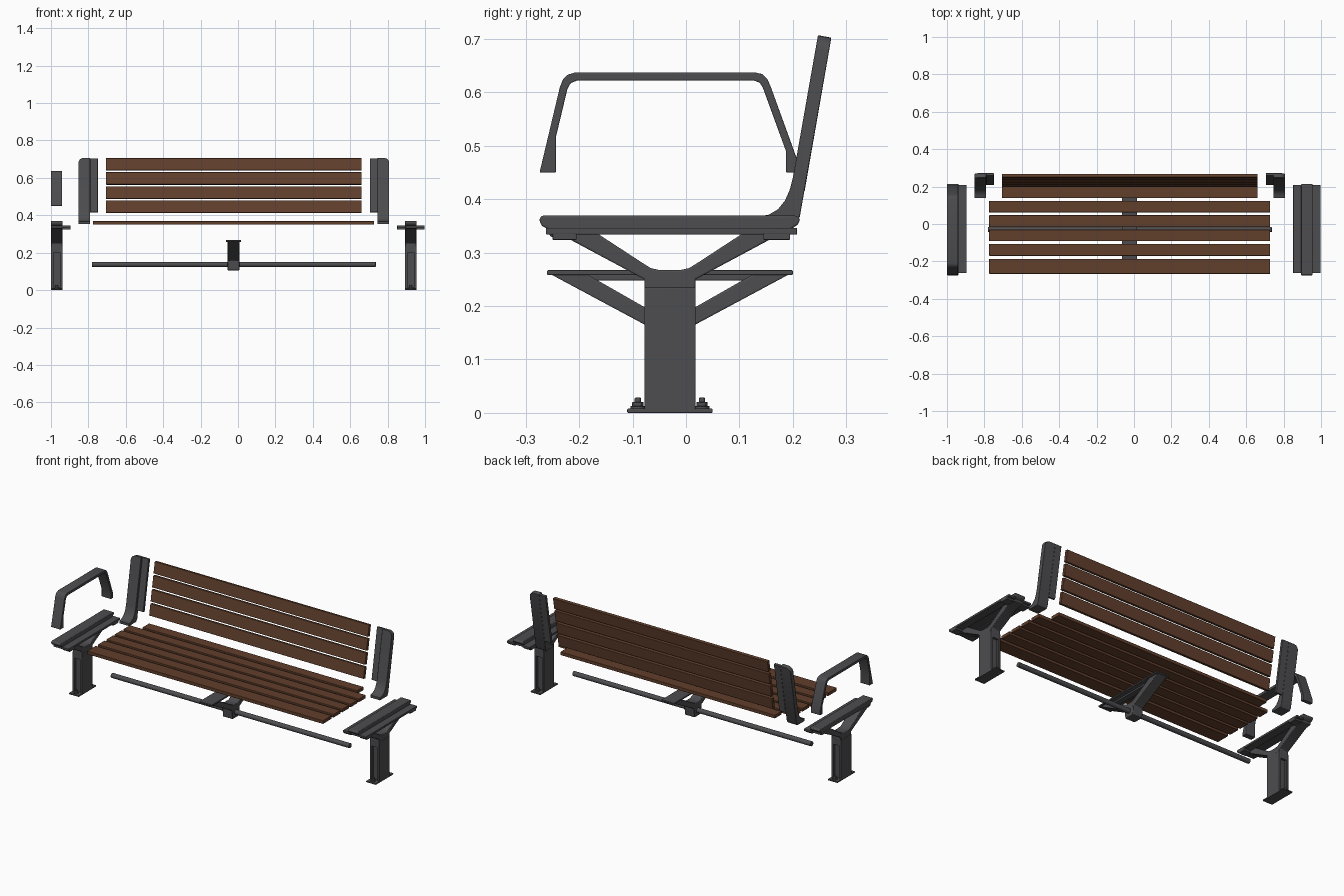
import bpy, bmesh, math
from mathutils import Matrix, Vector

if "Cube" in bpy.data.objects:
    bpy.data.objects.remove(bpy.data.objects["Cube"])


def material(name, color):
    m = bpy.data.materials.new(name)
    m.diffuse_color = (*color, 1)
    m.use_nodes = True
    m.node_tree.nodes["Principled BSDF"].inputs["Base Color"].default_value = m.diffuse_color
    return m


METAL = material("dark_grey_metal", (0.075, 0.074, 0.08))
WOOD = material("brown_wood", (0.12, 0.05, 0.025))
CX = -0.0225   # middle of the slats
CY = -0.03     # middle of the posts


def finish(name, bm, mat, bevel=0.002):
    bmesh.ops.recalc_face_normals(bm, faces=bm.faces)
    me = bpy.data.meshes.new(name)
    bm.to_mesh(me)
    bm.free()
    ob = bpy.data.objects.new(name, me)
    bpy.context.collection.objects.link(ob)
    me.materials.append(mat)
    if bevel:
        b = ob.modifiers.new("soft_edges", 'BEVEL')
        b.width = bevel
        b.segments = 2
        b.limit_method = 'ANGLE'
    bpy.ops.object.select_all(action='DESELECT')
    ob.select_set(True)
    bpy.context.view_layer.objects.active = ob
    bpy.ops.object.shade_smooth_by_angle(angle=math.radians(35))
    return ob


def profile(name, pts, x0, x1, bevel=0.002, corner=None):
    """Extrude a (y, z) outline from x0 to x1; corner rounds the top edge at that x."""
    bm = bmesh.new()
    f = bm.faces.new([bm.verts.new((x0, y, z)) for y, z in pts])
    r = bmesh.ops.extrude_face_region(bm, geom=[f])
    vs = [g for g in r['geom'] if isinstance(g, bmesh.types.BMVert)]
    bmesh.ops.translate(bm, verts=vs, vec=(x1 - x0, 0, 0))
    if corner is not None:
        es = [e for e in bm.edges if all(abs(v.co.x - corner) < 1e-4 and v.co.z > 0.69 for v in e.verts)]
        bmesh.ops.bevel(bm, geom=es, offset=0.028, segments=6, profile=0.5, affect='EDGES')
    return finish(name, bm, METAL, bevel)


def box(name, x, y, z, mat=METAL, tilt=0, bevel=0.002):
    """Box from (min, max) ranges, tilted about x."""
    bm = bmesh.new()
    bmesh.ops.create_cube(bm, size=1)
    c = Vector([(a + b) / 2 for a, b in (x, y, z)])
    s = [b - a for a, b in (x, y, z)]
    bm.transform(Matrix.Translation(c) @ Matrix.Rotation(tilt, 4, 'X') @ Matrix.Diagonal((*s, 1)))
    return finish(name, bm, mat, bevel)


def cylinder(name, loc, r, length, sides, axis='Z'):
    bm = bmesh.new()
    bmesh.ops.create_cone(bm, cap_ends=True, segments=sides, radius1=r, radius2=r, depth=length)
    rot = Matrix.Rotation(math.pi / 2, 4, 'Y') if axis == 'X' else Matrix()
    bm.transform(Matrix.Translation(loc) @ rot)
    return finish(name, bm, METAL, 0.0015)


def mirrored(half):
    """Complete a half outline of (offset, z) about the post centre."""
    return [(CY + o, z) for o, z in half] + [(CY - o, z) for o, z in reversed(half)]


# Wooden seat: five long slats and one short slat at the rear
for i, (y0, y1) in enumerate([(-0.266, -0.187), (-0.170, -0.107), (-0.092, -0.030),
                              (-0.016, 0.047), (0.062, 0.123)]):
    box(f"seat_slat_{i}", (-0.775, 0.728), (y0, y1), (0.350, 0.369), WOOD)
box("seat_rear_slat", (-0.706, 0.661), (0.139, 0.199), (0.350, 0.369), WOOD)

# Wooden backrest, leaning back
LEAN = math.radians(-10)
for i, z in enumerate([0.445, 0.521, 0.597, 0.672]):
    y = 0.212 + (z - 0.44) * 0.176
    box(f"back_slat_{i}", (-0.706, 0.661), (y - 0.009, y + 0.009), (z - 0.033, z + 0.033), WOOD, LEAN)

# Backrest brackets: curved upright plus a flange behind the slats
UPRIGHT = [(0.138, 0.353), (0.138, 0.368), (0.155, 0.371), (0.172, 0.381), (0.185, 0.397),
           (0.194, 0.417), (0.200, 0.440), (0.247, 0.707), (0.272, 0.702), (0.213, 0.367), (0.204, 0.353)]
FLANGE = [(0.208, 0.418), (0.258, 0.705), (0.272, 0.702), (0.222, 0.415)]
for side, tag in ((-1, "left"), (1, "right")):
    outer, mid, inner = (CX + side * d for d in (0.831, 0.768, 0.727))
    profile(f"back_upright_{tag}", UPRIGHT, min(outer, mid), max(outer, mid), 0.0015, outer)
    profile(f"back_flange_{tag}", FLANGE, min(mid, inner), max(mid, inner), 0.0015)

# Armrest: bent flat strap
profile("armrest", [
    (-0.274, 0.450), (-0.236, 0.610), (-0.230, 0.625), (-0.221, 0.633), (-0.208, 0.637),
    (0.130, 0.637), (0.143, 0.634), (0.152, 0.625), (0.158, 0.612), (0.207, 0.477), (0.207, 0.450),
    (0.187, 0.450), (0.187, 0.490), (0.144, 0.608), (0.138, 0.618), (0.127, 0.622),
    (-0.204, 0.622), (-0.216, 0.617), (-0.222, 0.606), (-0.243, 0.518), (-0.243, 0.450)], -1.0, -0.94)

# End legs
RAIL = [(-0.275, 0.362), (-0.270, 0.369), (0.207, 0.369), (0.214, 0.362), (0.209, 0.352),
        (0.190, 0.340), (-0.250, 0.340), (-0.270, 0.350)]
FORK = mirrored([(0.048, 0.225), (0.048, 0.250), (0.190, 0.326), (0.225, 0.330), (0.225, 0.345),
                 (0.150, 0.345), (0.052, 0.281), (0.036, 0.271), (0.018, 0.267)])


def leg(tag, x, flange_sides):
    w = 0.031
    # post: two side plates with a web, leaving pockets front and back
    for s in (-1, 1):
        box(f"post_side_{tag}_{s}", sorted((x + s * w, x + s * (w - 0.014))), (CY - 0.048, CY + 0.048), (0, 0.235))
    box(f"post_web_{tag}", (x - w + 0.004, x + w - 0.004), (CY - 0.034, CY + 0.034), (0.004, 0.24), bevel=0)
    for s in (-1, 1):
        ys = sorted((CY + s * 0.030, CY + s * 0.0475))
        box(f"post_cap_{tag}_{s}", (x - w + 0.004, x + w - 0.004), ys, (0.20, 0.24), bevel=0)
    # base plate and anchor bolts
    box(f"base_plate_{tag}", (x - w, x + w), (CY - 0.08, CY + 0.08), (0, 0.008))
    for s in (-1, 1):
        y = CY + s * 0.060
        cylinder(f"washer_{tag}_{s}", (x, y, 0.010), 0.014, 0.006, 20)
        cylinder(f"nut_{tag}_{s}", (x, y, 0.0155), 0.011, 0.010, 6)
        cylinder(f"bolt_{tag}_{s}", (x, y, 0.019), 0.006, 0.019, 12)
    # forked arms and top rail
    profile(f"fork_{tag}", FORK, x - w + 0.001, x + w - 0.001, 0.003)
    profile(f"top_rail_{tag}", RAIL, x - w, x + w, 0.003)
    # ledges which carry the slats
    for s in flange_sides:
        xs = sorted((x + s * (w - 0.004), x + s * 0.073))
        box(f"slat_ledge_{tag}_{s}", xs, (-0.262, 0.208), (0.334, 0.346), bevel=0.0015)
        for n, (a, b) in enumerate([(-0.25, -0.205), (0.145, 0.195)]):
            box(f"ledge_clamp_{tag}_{s}_{n}", xs, (a, b), (0.324, 0.336), bevel=0.0015)


leg("left", -0.969, (1,))
leg("right", 0.924, (-1, 1))

# Middle support: hub, spread arms and thin top plate
MID = mirrored([(0.030, 0.106), (0.034, 0.158), (0.228, 0.262), (0.160, 0.262), (0.046, 0.197), (0.020, 0.184)])
profile("middle_fork", MID, -0.055, 0.008, 0.003)
box("middle_top_plate", (-0.064, 0.016), (-0.26, 0.20), (0.258, 0.267))
box("middle_rail", (-0.040, -0.008), (-0.20, 0.14), (0.248, 0.259))

# Long stretcher tube
cylinder("stretcher_tube", (CX, CY, 0.137), 0.0135, 1.518, 24, 'X')
